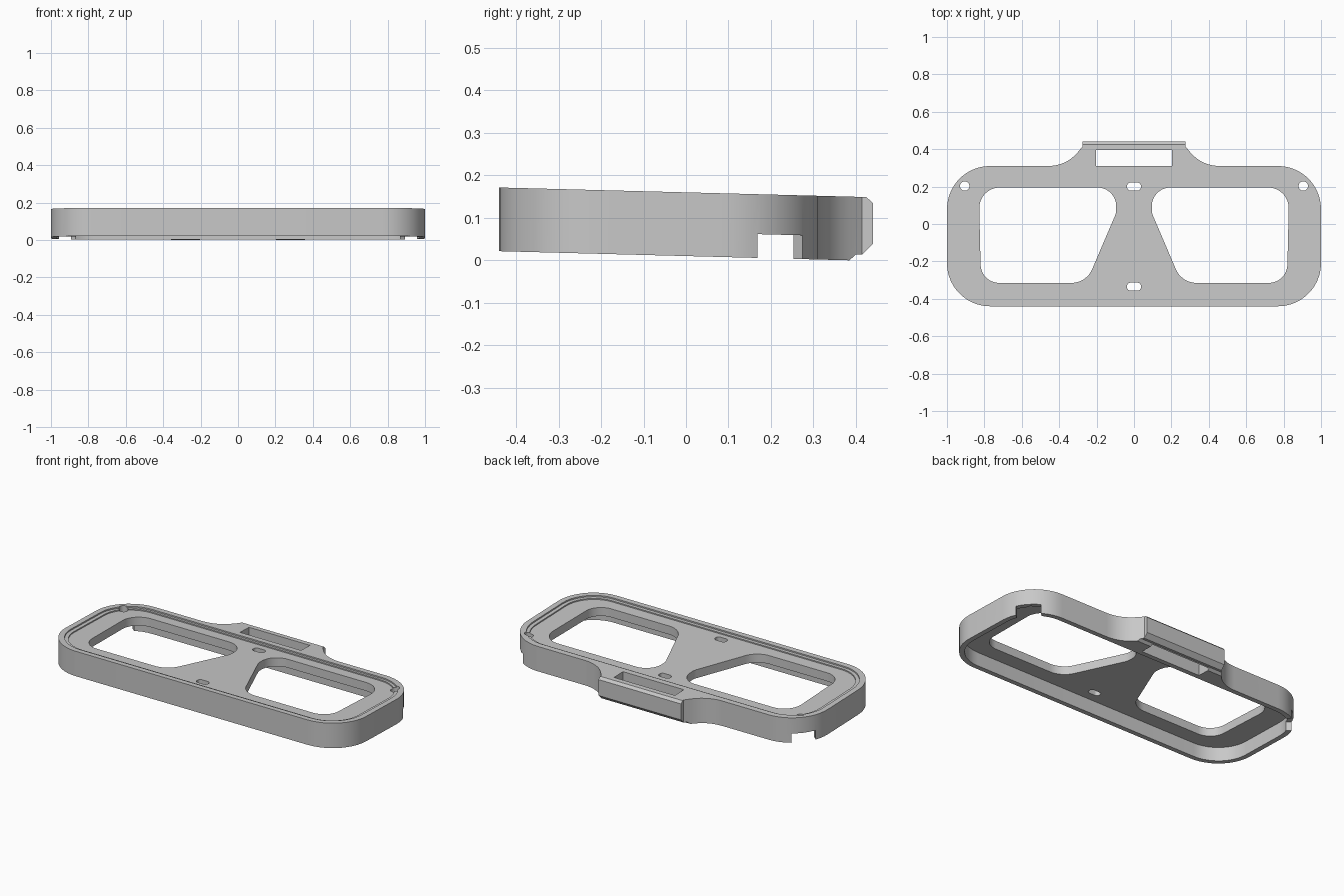
import bpy, bmesh, math
from mathutils import Vector

cube = bpy.data.objects.get("Cube")
if cube:
    bpy.data.objects.remove(cube, do_unlink=True)

TOP = 0.15        # height of the rim
SLOPE = 0.026     # gentle fall from front to back

grey = bpy.data.materials.new("plain grey")
grey.use_nodes = True
colour = (0.58, 0.58, 0.58, 1)
grey.diffuse_color = colour
grey.node_tree.nodes["Principled BSDF"].inputs["Base Color"].default_value = colour


def rounded(corners):
    """Outline from (x, y, radius) corners, each replaced by an arc."""
    out = []
    n = len(corners)
    for i, (x, y, r) in enumerate(corners):
        p = Vector((x, y))
        if r == 0:
            out.append(p)
            continue
        a = (Vector(corners[i - 1][:2]) - p).normalized()
        b = (Vector(corners[(i + 1) % n][:2]) - p).normalized()
        half = a.angle(b) / 2
        centre = p + (a + b).normalized() * (r / math.sin(half))
        start = p + a * (r / math.tan(half)) - centre
        end = p + b * (r / math.tan(half)) - centre
        turn = start.angle_signed(end)
        steps = max(3, round(abs(turn) / math.radians(8)))
        for k in range(steps + 1):
            t = -turn * k / steps
            c, s = math.cos(t), math.sin(t)
            out.append(centre + Vector((start.x * c - start.y * s, start.x * s + start.y * c)))
    return out


def box_outline(x0, x1, y0, y1, r=0):
    return rounded([(x0, y0, r), (x1, y0, r), (x1, y1, r), (x0, y1, r)])


def prism(name, outline, low, high, along_x=False):
    """Extrude an outline upwards, or a (y, z) profile along x."""
    bm = bmesh.new()
    verts = [bm.verts.new((low, p[0], p[1]) if along_x else (p[0], p[1], low)) for p in outline]
    face = bm.faces.new(verts)
    ext = bmesh.ops.extrude_face_region(bm, geom=[face])
    move = (high - low, 0, 0) if along_x else (0, 0, high - low)
    bmesh.ops.translate(bm, vec=move, verts=[v for v in ext["geom"] if isinstance(v, bmesh.types.BMVert)])
    bmesh.ops.recalc_face_normals(bm, faces=bm.faces)
    mesh = bpy.data.meshes.new(name)
    bm.to_mesh(mesh)
    bm.free()
    ob = bpy.data.objects.new(name, mesh)
    bpy.context.collection.objects.link(ob)
    return ob


# Frame body with the clip bump at the back
half = [(1, -0.44, 0.23), (1, 0.31, 0.23), (0.36, 0.31, 0.2), (0.275, 0.415, 0), (0.275, 0.44, 0)]
outline = rounded(half + [(-x, y, r) for x, y, r in reversed(half)])
frame = prism("frame", outline, 0, TOP)
frame.data.materials.append(grey)

# Shallow stepped recess on top and deep cavity underneath
cutters = [
    prism("upper_recess", box_outline(-0.967, 0.967, -0.407, 0.275, 0.2), 0.142, 0.3),
    prism("lower_recess", box_outline(-0.945, 0.945, -0.388, 0.26, 0.18), 0.135, 0.3),
    prism("under_cavity", box_outline(-0.97, 0.97, -0.41, 0.28, 0.2), -0.1, 0.084),
]

# Two large openings, corner holes and corner notches
opening = [(0.83, 0.195, 0.11), (0.095, 0.195, 0.1), (0.095, 0.06, 0.08),
           (0.255, -0.315, 0.12), (0.818, -0.315, 0.1)]
for side in (-1, 1):
    cutters.append(prism("opening", rounded([(side * x, y, r) for x, y, r in opening]), -0.1, 0.3))
    hx, hy = side * 0.905, 0.203
    cutters.append(prism("corner_hole", box_outline(hx - 0.025, hx + 0.025, hy - 0.025, hy + 0.025, 0.0249), -0.1, 0.3))
    out = Vector((math.cos(math.radians(40)), math.sin(math.radians(40))))
    across = Vector((-out.y, out.x))
    base = Vector((0.77, 0.08))
    notch = [base + out * d + across * w for d, w in ((0.13, -0.069), (0.4, -0.069), (0.4, 0.069), (0.13, 0.069))]
    cutters.append(prism("corner_notch", [(side * p.x, p.y) for p in notch], -0.1, 0.056))

# Small centre slots
for y in (0.2, -0.335):
    cutters.append(prism("centre_slot", box_outline(-0.037, 0.037, y - 0.021, y + 0.021, 0.018), -0.1, 0.3))

# Clip slot and the bevelled edges of the clip bar
cutters.append(prism("clip_slot", box_outline(-0.203, 0.203, 0.31, 0.395), -0.1, 0.3))
upper_bevel = [(0.425, TOP), (0.425, 0.2), (0.5, 0.2), (0.5, 0.136), (0.44, 0.136)]
lower_bevel = [(0.385, 0), (0.4, 0.014), (0.415, 0.014), (0.44, 0.04), (0.5, 0.04), (0.5, -0.1), (0.385, -0.1)]
for profile in (upper_bevel, lower_bevel):
    cutters.append(prism("bar_bevel", profile, -0.6, 0.6, along_x=True))

# Carve the frame
bpy.context.view_layer.objects.active = frame
for cutter in cutters:
    cutter.hide_render = True
    mod = frame.modifiers.new(cutter.name, "BOOLEAN")
    mod.operation = "DIFFERENCE"
    mod.solver = "EXACT"
    mod.object = cutter
    bpy.ops.object.modifier_apply(modifier=mod.name)
for cutter in cutters:
    bpy.data.objects.remove(cutter, do_unlink=True)

# Slope the whole frame and rest it on the ground
for v in frame.data.vertices:
    v.co.z -= SLOPE * v.co.y
lowest = min(v.co.z for v in frame.data.vertices)
for v in frame.data.vertices:
    v.co.z -= lowest

bpy.ops.object.select_all(action="DESELECT")
frame.select_set(True)
bpy.ops.object.shade_smooth_by_angle(angle=math.radians(30))
